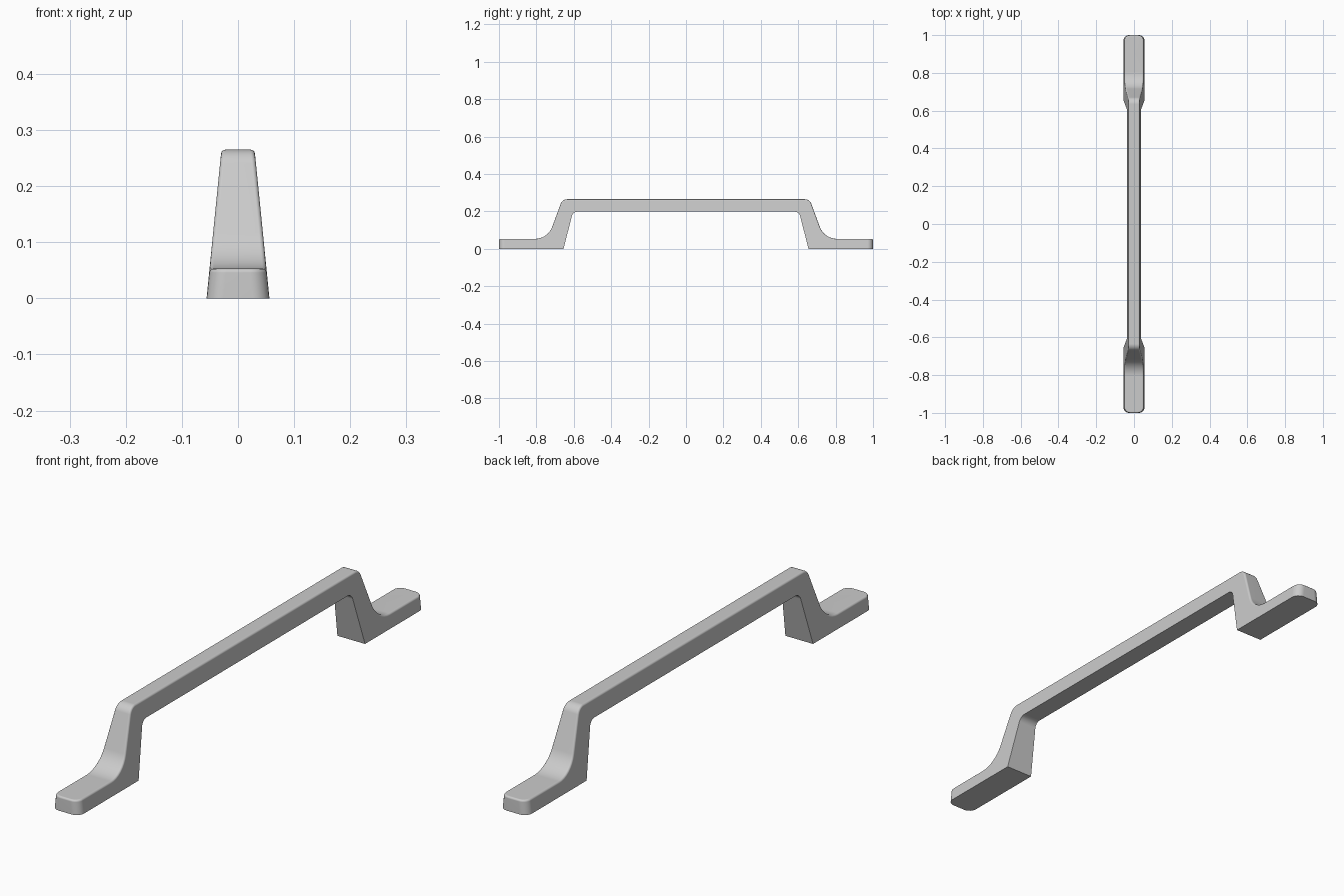
import bpy, bmesh, math
from mathutils import Vector

if "Cube" in bpy.data.objects:
    bpy.data.objects.remove(bpy.data.objects["Cube"])


def half_width(z):
    # Sides lean in evenly from the base to the top of the grip
    return 0.056 + (0.0295 - 0.056) * z / 0.265


def rounded(corners, steps=8):
    """Turn (y, z, tangent_length) corners into a polyline with circular fillets."""
    out = []
    for i, (y, z, t) in enumerate(corners):
        p = Vector((y, z))
        if t == 0:
            out.append(p)
            continue
        a = (Vector(corners[i - 1][:2]) - p).normalized()
        b = (Vector(corners[(i + 1) % len(corners)][:2]) - p).normalized()
        half = a.angle(b) / 2
        r = t * math.tan(half)
        c = p + (a + b).normalized() * (t / math.cos(half))
        u, v = p + a * t - c, p + b * t - c
        ang = u.angle(v)
        for k in range(steps + 1):
            f = k / steps
            out.append(c + (u * math.sin((1 - f) * ang) + v * math.sin(f * ang)) / math.sin(ang))
    return out


# Half of the side profile, outer foot to grip and back under, then mirrored
outer = [(1.0, 0, 0), (1.0, 0.053, 0), (0.739, 0.053, 0.068), (0.661, 0.265, 0.026)]
inner = [(0.604, 0.198, 0.022), (0.655, 0, 0)]
flip = lambda pts: [(-y, z, t) for y, z, t in reversed(pts)]
profile = rounded(outer + flip(outer) + flip(inner) + inner)

# Tapered extrusion of the profile
bm = bmesh.new()
left = [bm.verts.new((-half_width(p.y), p.x, p.y)) for p in profile]
right = [bm.verts.new((half_width(p.y), p.x, p.y)) for p in profile]
bm.faces.new(left)
bm.faces.new(right[::-1])
n = len(profile)
for i in range(n):
    j = (i + 1) % n
    bm.faces.new((left[i], right[i], right[j], left[j]))
bmesh.ops.recalc_face_normals(bm, faces=bm.faces)

# Rounded corners at the foot ends
ends = [e for e in bm.edges
        if all(abs(v.co.y) > 0.999 for v in e.verts)
        and abs(e.verts[0].co.z - e.verts[1].co.z) > 0.02]
bmesh.ops.bevel(bm, geom=ends, offset=0.03, segments=6, profile=0.5, affect='EDGES')

# Soft edge around the whole upper surface
bm.normal_update()
rim = [e for e in bm.edges if len(e.link_faces) == 2
       and sum(f.normal.z > 0.2 for f in e.link_faces) == 1]
bmesh.ops.bevel(bm, geom=rim, offset=0.007, segments=3, profile=0.5, affect='EDGES')
bmesh.ops.recalc_face_normals(bm, faces=bm.faces)

mesh = bpy.data.meshes.new("pull_handle")
bm.to_mesh(mesh)
bm.free()
handle = bpy.data.objects.new("pull_handle", mesh)
bpy.context.collection.objects.link(handle)

# Smooth fillets, crisp base edges
bpy.context.view_layer.objects.active = handle
handle.select_set(True)
bpy.ops.object.shade_smooth_by_angle(angle=math.radians(35))
weighted = handle.modifiers.new("weighted_normals", 'WEIGHTED_NORMAL')
weighted.keep_sharp = True
